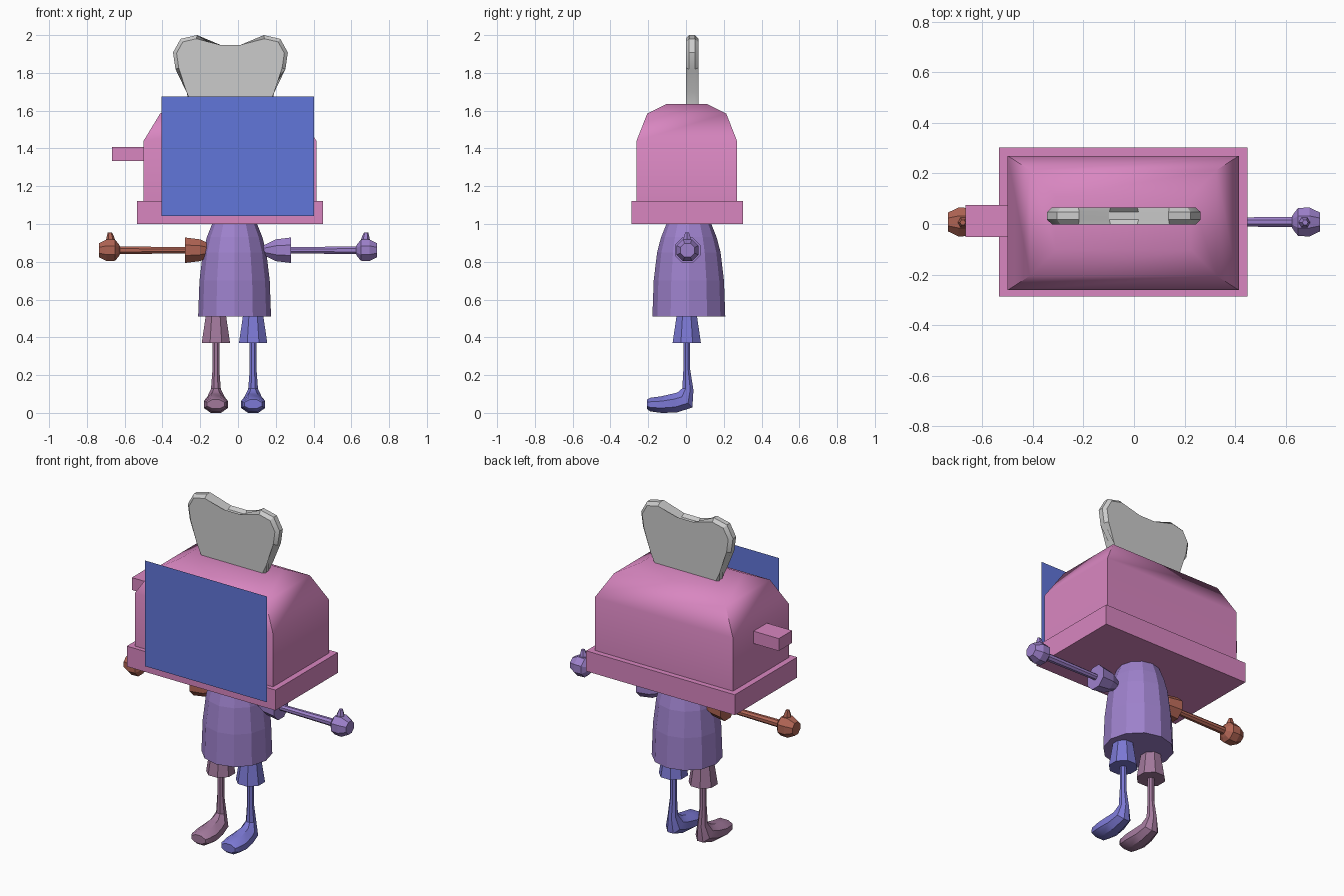
import bpy, bmesh
from math import cos, sin, pi, radians
from mathutils import Vector

if "Cube" in bpy.data.objects:
    bpy.data.objects.remove(bpy.data.objects["Cube"])


def paint(ob, rgb):
    if rgb:
        mat = bpy.data.materials.new(ob.name + "_paint")
        mat.diffuse_color = (*rgb, 1)
        mat.use_nodes = True
        mat.node_tree.nodes["Principled BSDF"].inputs["Base Color"].default_value = mat.diffuse_color
        ob.data.materials.append(mat)


def finish(name, bm, rgb=None, smooth=None):
    if len(bm.faces) > 1:
        bmesh.ops.recalc_face_normals(bm, faces=bm.faces[:])
    me = bpy.data.meshes.new(name)
    bm.to_mesh(me)
    bm.free()
    ob = bpy.data.objects.new(name, me)
    bpy.context.collection.objects.link(ob)
    paint(ob, rgb)
    if smooth:
        bpy.ops.object.select_all(action='DESELECT')
        bpy.context.view_layer.objects.active = ob
        ob.select_set(True)
        bpy.ops.object.shade_smooth_by_angle(angle=radians(smooth))
    return ob


def loft(bm, rings):
    """Skin a list of equal-sized point rings and cap both ends."""
    vs = [[bm.verts.new(p) for p in ring] for ring in rings]
    n = len(vs[0])
    for a, b in zip(vs, vs[1:]):
        for i in range(n):
            j = (i + 1) % n
            bm.faces.new((a[i], a[j], b[j], b[i]))
    bm.faces.new(vs[0])
    bm.faces.new(vs[-1])


def ellipse(c, u, v, n, phase=0.0):
    """Ring of n points round c, spanned by half-axes u and v."""
    c, u, v = Vector(c), Vector(u), Vector(v)
    angs = [2 * pi * (i + phase) / n for i in range(n)]
    return [c + u * cos(a) + v * sin(a) for a in angs]


def rect(x0, x1, y0, y1, z):
    return [(x0, y0, z), (x1, y0, z), (x1, y1, z), (x0, y1, z)]


def box(name, x0, x1, y0, y1, z0, z1, rgb):
    bm = bmesh.new()
    loft(bm, [rect(x0, x1, y0, y1, z0), rect(x0, x1, y0, y1, z1)])
    return finish(name, bm, rgb)


PINK = (0.69, 0.24, 0.53)
BLUE = (0.12, 0.18, 0.70)
VIOLET = (0.34, 0.22, 0.60)
INDIGO = (0.20, 0.19, 0.66)
MAUVE = (0.36, 0.19, 0.33)
RUST = (0.44, 0.13, 0.09)

# Toaster head: base tray, rounded housing, side lever
box("toaster_base", -0.535, 0.45, -0.288, 0.302, 1.0, 1.122, PINK)
box("toaster_lever", -0.667, -0.48, -0.052, 0.075, 1.333, 1.407, PINK)
bm = bmesh.new()
loft(bm, [rect(-0.50 + dx, 0.415 - dx, -0.262 + dy, 0.27 - dy, z)
          for dx, dy, z in [(0, 0, 1.11), (0, 0, 1.44),
                            (0.088, 0.057, 1.585), (0.19, 0.16, 1.636)]])
finish("toaster_housing", bm, PINK, 50)

# Flat panel in front of the housing
bm = bmesh.new()
bm.faces.new([bm.verts.new(p) for p in [(-0.405, -0.302, 1.042), (0.402, -0.302, 1.042),
                                        (0.402, -0.302, 1.675), (-0.405, -0.302, 1.675)]])
finish("face_panel", bm, BLUE)

# Bread slice: mirrored half outline, thick slab with bevelled rim
half = [(0.213, 1.60), (0.213, 1.70), (0.291, 1.82), (0.304, 1.908),
        (0.264, 1.98), (0.177, 2.0), (0.058, 1.93)]
outline = half + [(-x, z) for x, z in reversed(half)]
bm = bmesh.new()
loft(bm, [[(x - 0.04, y, z) for x, z in outline] for y in (-0.001, 0.065)])
rim = [e for e in bm.edges if abs(e.verts[0].co.y - e.verts[1].co.y) < 1e-4]
bmesh.ops.bevel(bm, geom=rim, offset=0.018, segments=1, affect='EDGES')
finish("bread_slice", bm, None, 30)

# Torso: faceted bell
bm = bmesh.new()
loft(bm, [ellipse((-0.018, 0.015, z), (r, 0, 0), (0, r, 0), 12)
          for r, z in [(0.193, 0.51), (0.186, 0.70), (0.168, 0.85),
                       (0.147, 0.93), (0.115, 1.01)]])
finish("torso", bm, VIOLET)

# Arms: sleeve, thin arm and hand in one profile, plus a thumb
ARM = [(0.12, 0.02), (0.20, 0.062), (0.28, 0.073), (0.28, 0.018), (0.625, 0.022),
       (0.632, 0.036), (0.65, 0.06), (0.695, 0.062), (0.737, 0.04)]
for name, s, rgb in [("right_arm", 1, VIOLET), ("left_arm", -1, RUST)]:
    bm = bmesh.new()
    loft(bm, [ellipse((s * x, 0.008, 0.861), (0, r, 0), (0, 0, r), 8, 0.5)
              for x, r in ARM])
    loft(bm, [ellipse((s * x, 0.006, z), (r, 0, 0), (0, r, 0), 6)
              for x, r, z in [(0.675, 0.026, 0.89), (0.675, 0.022, 0.925),
                              (0.678, 0.011, 0.956)]])
    finish(name, bm, rgb)

# Legs: shorts cuff, shin and shoe; each ring is (y, z, half width, half depth, tilt)
LEG = [(0.004, 0.54, 0.05, 0.05, 0), (0.004, 0.37, 0.075, 0.075, 0),
       (0.004, 0.37, 0.018, 0.018, 0), (0.004, 0.23, 0.018, 0.018, 0),
       (0.010, 0.125, 0.026, 0.030, 10), (-0.006, 0.068, 0.046, 0.056, 45),
       (-0.06, 0.052, 0.056, 0.051, 80), (-0.13, 0.044, 0.064, 0.044, 90),
       (-0.19, 0.044, 0.056, 0.036, 90), (-0.207, 0.046, 0.046, 0.024, 90)]
K = 1 / cos(pi / 8)
for name, cx, rgb in [("right_leg", 0.08, INDIGO), ("left_leg", -0.117, MAUVE)]:
    bm = bmesh.new()
    loft(bm, [ellipse((cx, y, z), (w * K, 0, 0),
                      (0, d * K * cos(radians(t)), -d * K * sin(radians(t))), 8, 0.5)
              for y, z, w, d, t in LEG])
    finish(name, bm, rgb, 35)
